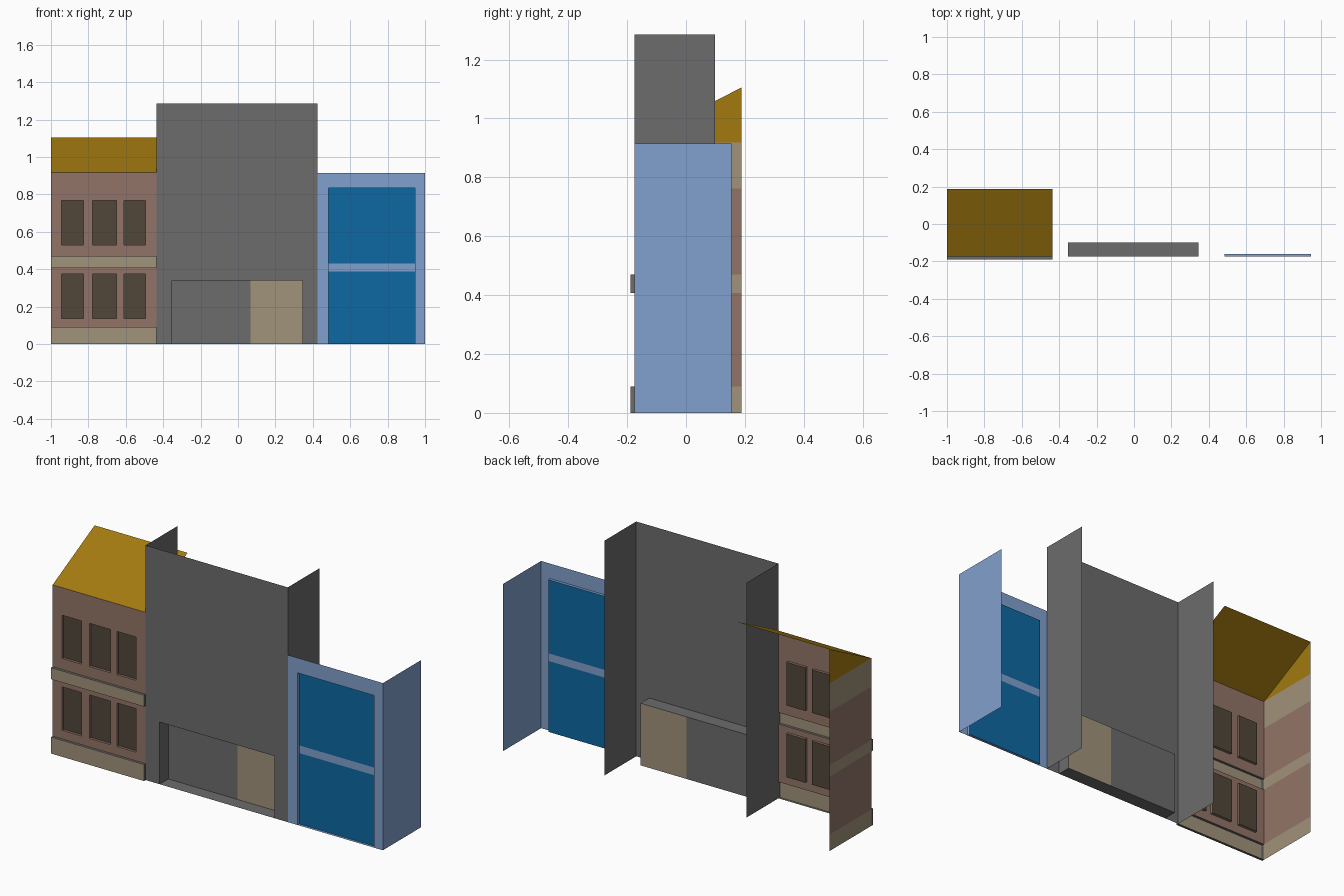
import bpy, bmesh

cube = bpy.data.objects.get("Cube")
if cube:
    bpy.data.objects.remove(cube, do_unlink=True)


def material(name, *srgb):
    lin = [((c / 255 + 0.055) / 1.055) ** 2.4 if c > 10 else c / 255 / 12.92 for c in srgb]
    m = bpy.data.materials.new(name)
    m.use_nodes = True
    m.diffuse_color = (*lin, 1)
    m.node_tree.nodes["Principled BSDF"].inputs["Base Color"].default_value = (*lin, 1)
    return m


MATS = [material("grey concrete", 108, 108, 108), material("tan stone", 161, 147, 123),
        material("brown brick", 146, 116, 103), material("dark window", 81, 70, 58),
        material("gold roof", 163, 122, 16), material("pale blue", 129, 160, 205),
        material("blue glass", 13, 104, 162)]
GREY, TAN, BRICK, DARK, GOLD, BLUE, GLASS = range(7)
FRONT = -0.175


def finish(name, bm, recalc=False):
    if recalc:
        bmesh.ops.remove_doubles(bm, verts=bm.verts, dist=1e-5)
        bmesh.ops.recalc_face_normals(bm, faces=bm.faces)
        bm.faces.ensure_lookup_table()
        if bm.faces[0].normal.y > 0:
            bmesh.ops.reverse_faces(bm, faces=bm.faces)
    me = bpy.data.meshes.new(name)
    bm.to_mesh(me)
    bm.free()
    for m in MATS:
        me.materials.append(m)
    ob = bpy.data.objects.new(name, me)
    bpy.context.collection.objects.link(ob)


def face(bm, mat, *pts):
    f = bm.faces.new([bm.verts.new(p) for p in pts])
    f.material_index = mat


def facade(name, xs, zs, cell):
    """Front wall as a grid; cell(i, j) gives depth, face colour and step colour."""
    bm = bmesh.new()
    nx, nz = len(xs) - 1, len(zs) - 1

    def look(i, j):
        return cell(i, j) if 0 <= i < nx and 0 <= j < nz else (0, GREY, GREY)

    def step(a, b, p, q):
        # close the gap between two neighbouring cells of different depth
        if a[0] != b[0]:
            mat = a[2] if a[0] else b[2]
            ya, yb = FRONT + a[0], FRONT + b[0]
            face(bm, mat, (p[0], ya, p[1]), (q[0], ya, q[1]), (q[0], yb, q[1]), (p[0], yb, p[1]))

    for i in range(nx):
        for j in range(nz):
            d, mat, _ = look(i, j)
            y = FRONT + d
            face(bm, mat, (xs[i], y, zs[j]), (xs[i + 1], y, zs[j]),
                 (xs[i + 1], y, zs[j + 1]), (xs[i], y, zs[j + 1]))
    for i in range(nx + 1):
        for j in range(nz + 1):
            if j < nz:
                step(look(i - 1, j), look(i, j), (xs[i], zs[j]), (xs[i], zs[j + 1]))
            if i < nx:
                step(look(i, j - 1), look(i, j), (xs[i], zs[j]), (xs[i + 1], zs[j]))
    finish(name, bm, True)


def side_wall(name, x, back, levels, colours):
    bm = bmesh.new()
    for z0, z1, mat in zip(levels, levels[1:], colours):
        pts = [(x, FRONT, z0), (x, back, z0), (x, back, z1), (x, FRONT, z1)]
        face(bm, mat, *(pts if x > -0.4 else pts[::-1]))
    finish(name, bm)


# Brick house: projecting stone bands and recessed windows
def brick_cell(i, j):
    if j in (0, 4):
        return -0.014, TAN, GREY
    if i in (1, 3, 5) and j in (2, 6):
        return 0.014, DARK, BRICK
    return 0, BRICK, BRICK


facade("brick_front", [-1, -0.943, -0.825, -0.778, -0.65, -0.61, -0.495, -0.437],
       [0, 0.09, 0.137, 0.375, 0.407, 0.47, 0.53, 0.767, 0.918][:4] +
       [0.407, 0.47, 0.53, 0.767, 0.918], lambda i, j: brick_cell(i, j))
side_wall("brick_side_wall", -1, 0.188, [0, 0.09, 0.407, 0.47, 0.762, 0.918],
          [TAN, BRICK, TAN, BRICK, TAN])

# Lean-to roof with its gable
bm = bmesh.new()
face(bm, GOLD, (-1, FRONT, 0.918), (-0.437, FRONT, 0.918), (-0.437, 0.188, 1.105), (-1, 0.188, 1.105))
face(bm, GOLD, (-1, FRONT, 0.918), (-1, 0.188, 1.105), (-1, 0.188, 0.918))
finish("gold_roof", bm)


# Grey centre building with a recessed entrance
def entrance_cell(i, j):
    if j == 0 and i in (1, 2):
        return 0.075, (GREY if i == 1 else TAN), GREY
    return 0, GREY, GREY


facade("grey_front", [-0.437, -0.352, 0.068, 0.345, 0.424], [0, 0.34, 1.285], entrance_cell)
side_wall("grey_right_wall", -0.437, 0.099, [0, 1.285], [GREY])
side_wall("grey_left_wall", 0.424, 0.099, [0, 1.285], [GREY])


# Blue shop with a tall glazed opening and a crossbar
def glass_cell(i, j):
    if i == 1 and j < 3:
        return 0.015, (BLUE if j == 1 else GLASS), BLUE
    return 0, BLUE, BLUE


facade("blue_front", [0.424, 0.483, 0.946, 1], [0, 0.388, 0.43, 0.833, 0.915], glass_cell)
side_wall("blue_side_wall", 1, 0.154, [0, 0.915], [BLUE])
